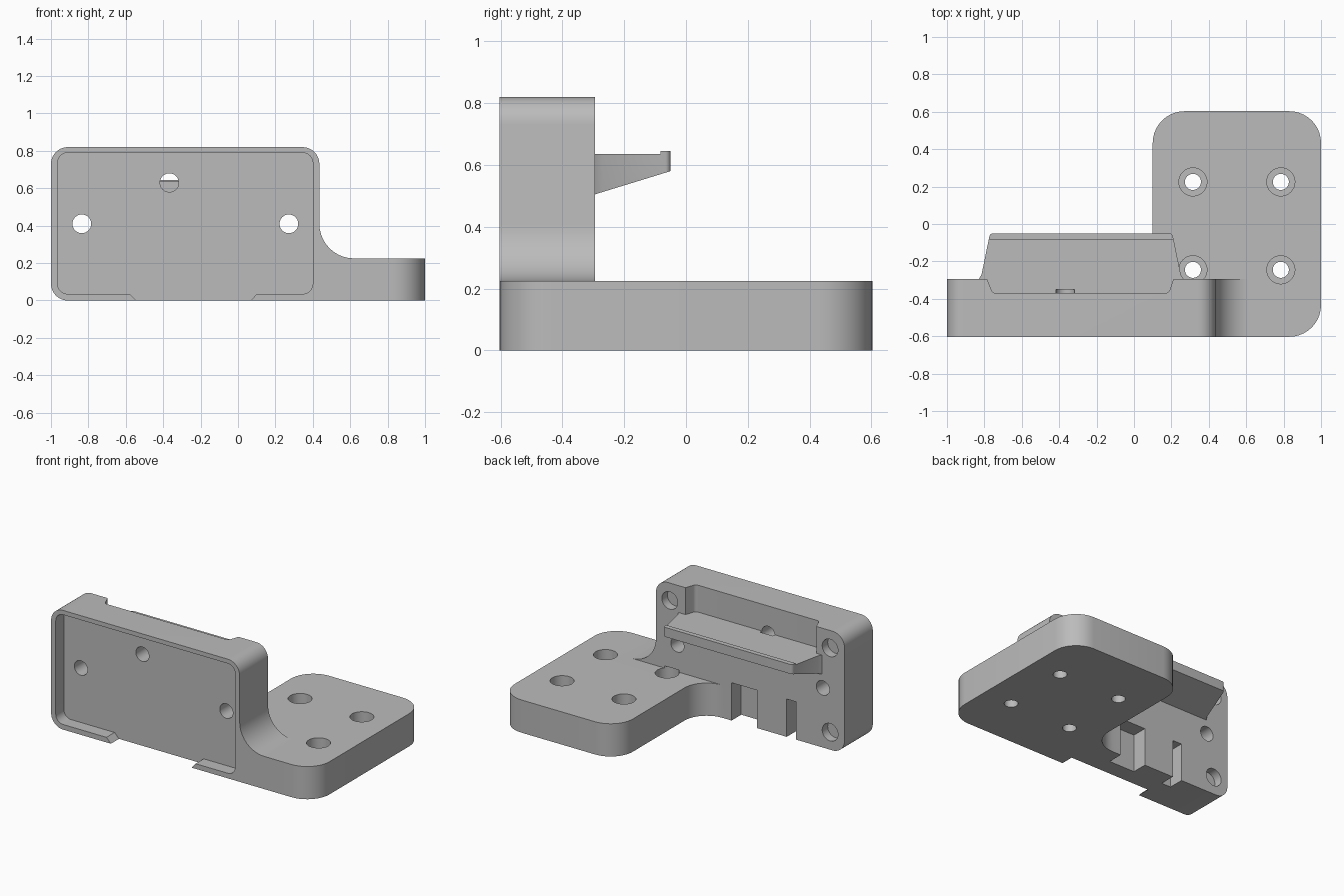
import bpy, bmesh, math
from mathutils import Vector

cube = bpy.data.objects.get("Cube")
if cube:
    bpy.data.objects.remove(cube, do_unlink=True)

grey = bpy.data.materials.new("plain grey")
grey.use_nodes = True
colour = (0.5, 0.5, 0.5, 1)
grey.diffuse_color = colour
grey.node_tree.nodes["Principled BSDF"].inputs["Base Color"].default_value = colour

PLANES = {"XY": lambda a, b, d: (a, b, d),
          "XZ": lambda a, b, d: (a, d, b),
          "YZ": lambda a, b, d: (d, a, b)}


def rounded(corners, steps=10):
    """Outline from (a, b) or (a, b, radius) corners, with tangent arcs."""
    out = []
    for i, c in enumerate(corners):
        p = Vector(c[:2])
        if len(c) == 2:
            out.append(p)
            continue
        u = (Vector(corners[i - 1][:2]) - p).normalized()
        v = (Vector(corners[(i + 1) % len(corners)][:2]) - p).normalized()
        half = u.angle(v) / 2
        centre = p + (u + v).normalized() * c[2] / math.sin(half)
        start = p + u * c[2] / math.tan(half) - centre
        end = p + v * c[2] / math.tan(half) - centre
        sweep = start.angle(end)
        for k in range(steps + 1):
            t = k / steps
            out.append(centre + (start * math.sin((1 - t) * sweep)
                                 + end * math.sin(t * sweep)) / math.sin(sweep))
    return out


def prism(name, plane, corners, low, high):
    place = PLANES[plane]
    bm = bmesh.new()
    face = bm.faces.new([bm.verts.new(place(p[0], p[1], low)) for p in rounded(corners)])
    moved = bmesh.ops.extrude_face_region(bm, geom=[face])["geom"]
    shift = Vector(place(0, 0, high - low))
    bmesh.ops.translate(bm, vec=shift, verts=[g for g in moved if isinstance(g, bmesh.types.BMVert)])
    bmesh.ops.recalc_face_normals(bm, faces=bm.faces)
    mesh = bpy.data.meshes.new(name)
    bm.to_mesh(mesh)
    bm.free()
    mesh.materials.append(grey)
    obj = bpy.data.objects.new(name, mesh)
    bpy.context.collection.objects.link(obj)
    return obj


def rect(a0, b0, a1, b1, *r):
    return [(a0, b0, *r), (a1, b0, *r), (a1, b1, *r), (a0, b1, *r)]


def disc(a, b, r, sides=40):
    return [(a + r * math.cos(math.tau * i / sides), b + r * math.sin(math.tau * i / sides))
            for i in range(sides)]


def combine(target, tool, operation="DIFFERENCE"):
    mod = target.modifiers.new(tool.name, "BOOLEAN")
    mod.operation, mod.object, mod.solver = operation, tool, "EXACT"
    bpy.ops.object.select_all(action="DESELECT")
    bpy.context.view_layer.objects.active = target
    target.select_set(True)
    bpy.ops.object.modifier_apply(modifier=mod.name)
    bpy.data.objects.remove(tool, do_unlink=True)


FRONT, BACK, END = -0.603, -0.295, 0.603

# Upright block, flowing down into the base
bracket = prism("mounting_bracket", "XZ",
                [(-1, 0, .09), (.7, 0), (.7, .225), (.435, .225, .185),
                 (.435, .82, .09), (-1, .82, .09)], FRONT, BACK)

# Flat base with a filleted inner corner
base = prism("base_plate", "XY",
             [(.1, END, .17), (1, END, .17), (1, FRONT, .17),
              (-.1, FRONT), (-.1, BACK), (.1, BACK, .17)], 0, .225)
combine(bracket, base, "UNION")

# Shallow front tray and the gap in its lower rim
combine(bracket, prism("front_tray", "XZ", rect(-.965, .035, .4, .79, .055), FRONT - .1, -.515))
combine(bracket, prism("rim_gap", "XZ",
                       [(-.545, -.02), (.07, -.02), (.07, 0), (.1, .036), (.1, .1),
                        (-.58, .1), (-.58, .036), (-.545, 0)], FRONT - .1, -.515))

# Open pocket above the rear shelf
combine(bracket, prism("rear_pocket", "XY",
                       [(-.755, -.37, .025), (.185, -.37, .025), (.21, BACK), (.21, -.2),
                        (-.785, -.2), (-.785, BACK)], .635, .95))

# Rear shelf: wedge profile trimmed to a tapered outline
shelf = prism("rear_shelf", "YZ",
              [(-.32, .497), (-.05, .58), (-.05, .645), (-.083, .645), (-.083, .635),
               (-.32, .635)], -.9, .4)
combine(shelf, prism("shelf_outline", "XY",
                     [(-.83, -.33), (-.83, BACK), (-.815, -.27), (-.77, -.05, .02), (.205, -.05, .02),
                      (.25, -.27), (.265, BACK), (.265, -.33)], .4, .8), "INTERSECT")
combine(bracket, shelf, "UNION")

# Slots in the lower back
for left, right in ((-.335, -.14), (-.63, -.56)):
    combine(bracket, prism("slot", "XZ", rect(left, -.05, right, .26), -.4, -.25))

# Holes through the block, one blind hole, and rear corner sockets
for x in (-.835, .272):
    combine(bracket, prism("block_hole", "XZ", disc(x, .41, .05), FRONT - .1, -.2))
combine(bracket, prism("blind_hole", "XZ", disc(-.367, .63, .05), FRONT - .1, -.35))
for x, z in ((-.89, .7), (-.89, .12), (.33, .7)):
    combine(bracket, prism("corner_socket", "XZ", disc(x, z, .06), BACK - .06, -.2))

# Counterbored screw holes in the base
for x in (.315, .785):
    for y in (-.245, .225):
        combine(bracket, prism("screw_hole", "XY", disc(x, y, .043), -.1, .24))
        combine(bracket, prism("counterbore", "XY", disc(x, y, .075), .1, .24))

bpy.context.view_layer.objects.active = bracket
bracket.select_set(True)
bpy.ops.object.shade_smooth_by_angle(angle=math.radians(30))
